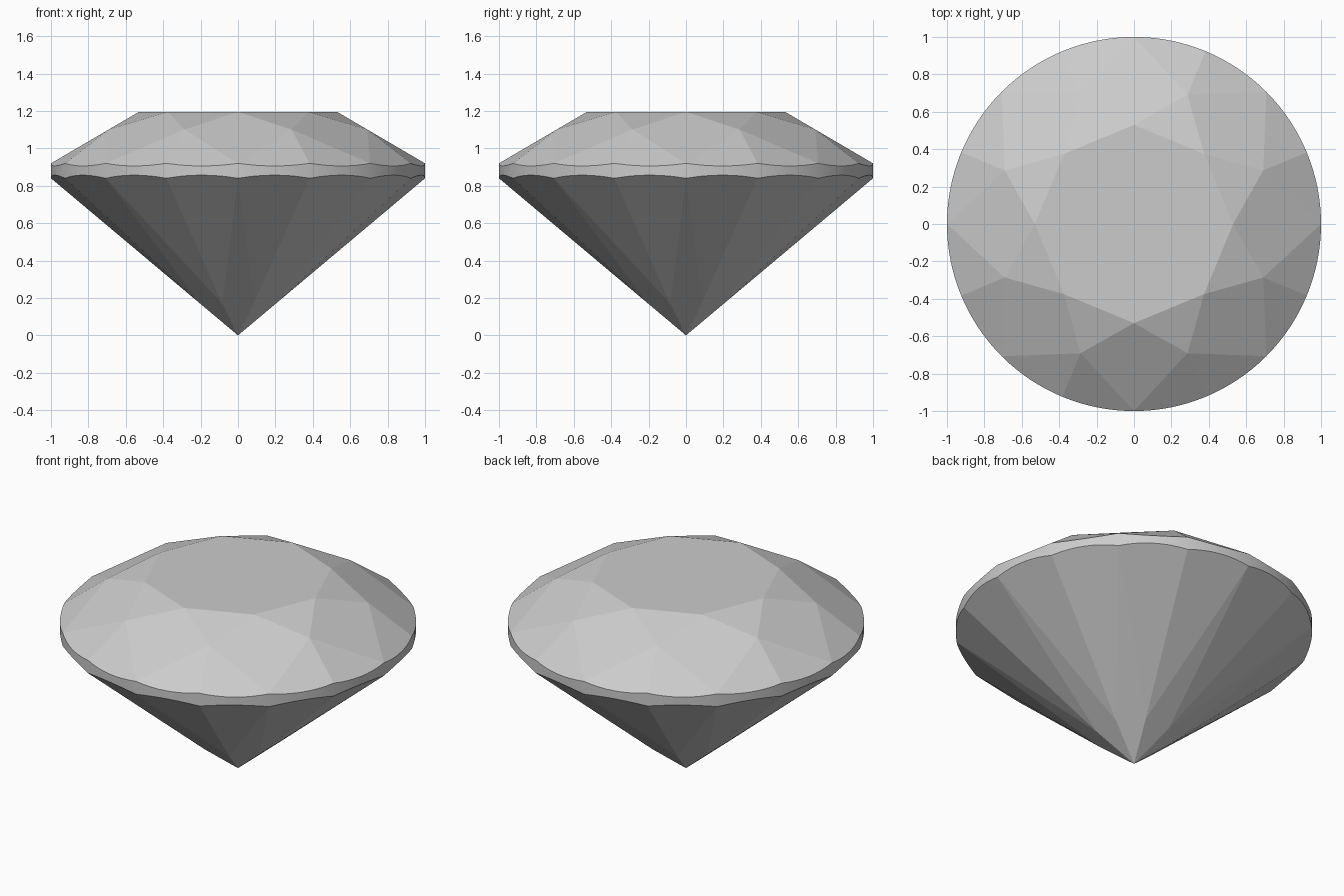
import bpy
import bmesh
from math import cos, sin, pi

if "Cube" in bpy.data.objects:
    bpy.data.objects.remove(bpy.data.objects["Cube"], do_unlink=True)

# Proportions of the round brilliant cut
STEP = pi / 8                 # sixteen girdle sectors
ARC = 8                       # segments along each scallop
TOP, RIM_TOP, RIM_LOW = 1.195, 0.92, 0.84
TABLE_R, STAR_R, LOWER_R = 0.53, 0.748, 0.22
STAR_Z = TOP - (STAR_R * cos(STEP) - TABLE_R) / (1 - TABLE_R) * (TOP - RIM_TOP)
LOWER_Z = RIM_LOW * LOWER_R * cos(STEP)

gem = bpy.data.materials.new("gem grey")
gem.use_nodes = True
gem.diffuse_color = (0.6, 0.6, 0.6, 1)
gem.node_tree.nodes["Principled BSDF"].inputs["Base Color"].default_value = gem.diffuse_color


def polar(r, k, z):
    """Point at radius r, k sectors round from the front."""
    a = k * STEP - pi / 2
    return (r * cos(a), r * sin(a), z)


def scallop(k, rim, r, z):
    """Arc where the girdle facet of sector k meets the round girdle."""
    edge = cos(STEP / 2)
    slope = (z - rim) / (edge * (1 - r))
    points = []
    for j in range(ARC + 1):
        t = j / ARC
        d = cos((t - 0.5) * STEP)
        points.append(polar(1, k + t, rim - slope * (d - edge)))
    return points


def make_part(name, facets, smooth=False):
    bm = bmesh.new()
    for facet in facets:
        bm.faces.new([bm.verts.new(p) for p in facet])
    bmesh.ops.remove_doubles(bm, verts=bm.verts, dist=1e-5)
    bm.normal_update()
    for f in bm.faces:
        f.smooth = smooth
        # every facet of a convex stone looks away from its middle
        c = f.calc_center_median()
        c.z -= RIM_LOW
        if f.normal.dot(c) < 0:
            f.normal_flip()
    mesh = bpy.data.meshes.new(name)
    bm.to_mesh(mesh)
    bm.free()
    mesh.materials.append(gem)
    obj = bpy.data.objects.new(name, mesh)
    bpy.context.collection.objects.link(obj)


crown = [[polar(TABLE_R, k, TOP) for k in range(0, 16, 2)]]
pavilion, girdle = [], []
tip = (0, 0, 0)

# Main kites and star facets
for k in range(0, 16, 2):
    left, right = polar(STAR_R, k - 1, STAR_Z), polar(STAR_R, k + 1, STAR_Z)
    crown.append([polar(TABLE_R, k, TOP), left, polar(1, k, RIM_TOP), right])
    crown.append([polar(TABLE_R, k, TOP), right, polar(TABLE_R, k + 2, TOP)])
    pavilion.append([tip, polar(LOWER_R, k - 1, LOWER_Z),
                     polar(1, k, RIM_LOW), polar(LOWER_R, k + 1, LOWER_Z)])

# Girdle facets above and below, and the rounded band between them
for k in range(16):
    corner = k + 1 if k % 2 == 0 else k
    upper = scallop(k, RIM_TOP, STAR_R, STAR_Z)
    lower = scallop(k, RIM_LOW, LOWER_R, LOWER_Z)
    crown.append([polar(STAR_R, corner, STAR_Z)] + upper)
    pavilion.append([polar(LOWER_R, corner, LOWER_Z)] + lower)
    for j in range(ARC):
        girdle.append([lower[j], lower[j + 1], upper[j + 1], upper[j]])

make_part("crown", crown)
make_part("girdle", girdle, smooth=True)
make_part("pavilion", pavilion)
